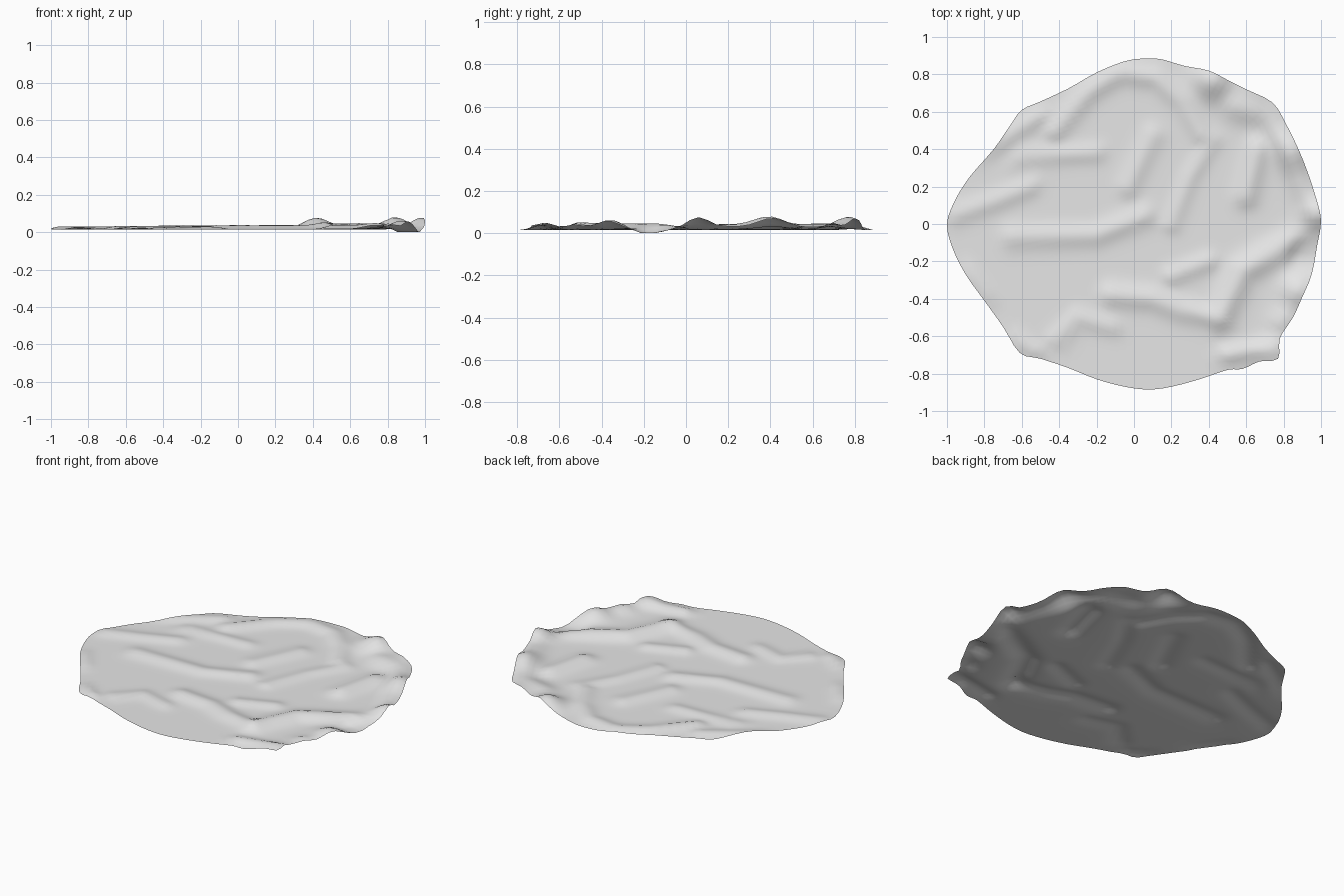
import bpy, bmesh, math
from mathutils import Vector

# Sheet outline, counter-clockwise from the right-hand tip
OUTLINE = [(1, 0.02), (0.97, 0.15), (0.92, 0.3), (0.87, 0.42), (0.81, 0.54), (0.74, 0.65), (0.6, 0.72),
           (0.5, 0.77), (0.4, 0.82), (0.27, 0.845), (0.15, 0.88), (0.06, 0.885), (-0.05, 0.87),
           (-0.2, 0.81), (-0.35, 0.725), (-0.5, 0.655), (-0.6, 0.61), (-0.66, 0.53), (-0.75, 0.4),
           (-0.88, 0.25), (-0.96, 0.12), (-1, 0), (-0.97, -0.13), (-0.9, -0.27), (-0.8, -0.41),
           (-0.7, -0.55), (-0.61, -0.69), (-0.5, -0.72), (-0.35, -0.77), (-0.2, -0.83), (-0.05, -0.87),
           (0.08, -0.885), (0.2, -0.87), (0.35, -0.83), (0.5, -0.78), (0.58, -0.775), (0.67, -0.735),
           (0.77, -0.72), (0.78, -0.61), (0.85, -0.5), (0.9, -0.39), (0.95, -0.27), (0.98, -0.11)]

# Fold crests: (height, width, path)
FOLDS = [
    (0.020, 0.055, [(-0.42, 0.5), (-0.25, 0.7), (-0.08, 0.81), (0.12, 0.78), (0.26, 0.65), (0.36, 0.48)]),
    (0.016, 0.05, [(-0.78, 0.4), (-0.66, 0.48), (-0.5, 0.58)]),
    (0.016, 0.05, [(-0.95, 0.05), (-0.75, 0.12), (-0.55, 0.2)]),
    (0.014, 0.05, [(-0.6, 0.36), (-0.2, 0.38)]),
    (0.018, 0.06, [(-0.65, -0.07), (-0.2, -0.06), (0.05, 0.04)]),
    (0.016, 0.06, [(-0.03, 0.2), (0.1, 0.47)]),
    (0.014, 0.05, [(0.2, 0.0), (0.3, 0.25), (0.42, 0.45)]),
    (0.032, 0.07, [(0.46, -0.5), (0.58, -0.25), (0.72, -0.17), (0.85, -0.1)]),
    (0.022, 0.06, [(-0.12, -0.38), (0.1, -0.4), (0.25, -0.46), (0.45, -0.5)]),
    (0.016, 0.05, [(0.2, -0.28), (0.4, -0.2)]),
    (0.028, 0.06, [(0.6, 0.15), (0.66, 0.4)]),
    (0.026, 0.07, [(0.55, 0.62), (0.72, 0.58), (0.82, 0.4), (0.9, 0.2)]),
    (0.014, 0.05, [(-0.42, -0.62), (-0.3, -0.5), (-0.12, -0.55)]),
    (0.012, 0.04, [(-0.88, -0.25), (-0.78, -0.38)]),
    (0.014, 0.04, [(-0.62, -0.62), (-0.52, -0.68)]),
    (0.022, 0.05, [(0.5, -0.7), (0.76, -0.65)]),
]

# Lifted and sunken spots along the right-hand rim: (x, y, height, radius)
RIM = [(0.42, 0.77, 0.062, 0.1), (0.66, 0.74, 0.035, 0.1), (0.86, 0.4, 0.042, 0.1),
       (0.98, 0.06, 0.062, 0.08), (0.88, -0.36, 0.048, 0.09), (0.8, -0.52, 0.03, 0.07),
       (0.74, -0.72, 0.02, 0.08), (0.9, -0.17, -0.045, 0.07)]


def path_distance(p, path):
    best = 9
    for a, b in zip(path, path[1:]):
        a, b = Vector(a), Vector(b)
        t = max(0, min(1, (p - a).dot(b - a) / (b - a).length_squared))
        best = min(best, (p - a - (b - a) * t).length)
    return best


def height(p):
    z = 0.015
    folds = [h * math.exp(-(path_distance(p, path) / w) ** 2) for h, w, path in FOLDS]
    z += max(folds) * 0.7 + min(sum(folds), 0.05) * 0.3
    for x, y, h, r in RIM:
        z += h * math.exp(-((p - Vector((x, y))).length / r) ** 2)
    return max(0, min(0.088, z))


# Round the outline between its points
def rounded(points, steps):
    out, n = [], len(points)
    for i in range(n):
        a, b, c, d = (Vector(points[(i + k) % n]) for k in (-1, 0, 1, 2))
        for s in range(steps):
            t = s / steps
            out.append(0.5 * (2 * b + (c - a) * t + (2 * a - 5 * b + 4 * c - d) * t * t
                              + (3 * b - a - 3 * c + d) * t ** 3))
    return out


# Crumpled sheet: scaled copies of the outline, draped over the folds
rim = rounded(OUTLINE, 3)
RINGS, n = 36, len(rim)
bm = bmesh.new()
centre = bm.verts.new((0, 0, height(Vector((0, 0)))))
rings = []
for k in range(1, RINGS + 1):
    row = [p * (k / RINGS) for p in rim]
    rings.append([bm.verts.new((p.x, p.y, height(p))) for p in row])
for i in range(n):
    j = (i + 1) % n
    bm.faces.new((centre, rings[0][i], rings[0][j]))
    for a, b in zip(rings, rings[1:]):
        bm.faces.new((a[i], b[i], b[j], a[j]))
for f in bm.faces:
    f.smooth = True
mesh = bpy.data.meshes.new("crumpled_sheet")
bm.to_mesh(mesh)
bm.free()
sheet = bpy.data.objects.new("crumpled_sheet", mesh)
bpy.context.collection.objects.link(sheet)

mat = bpy.data.materials.new("light grey")
mat.diffuse_color = (0.8, 0.8, 0.8, 1)
mesh.materials.append(mat)
